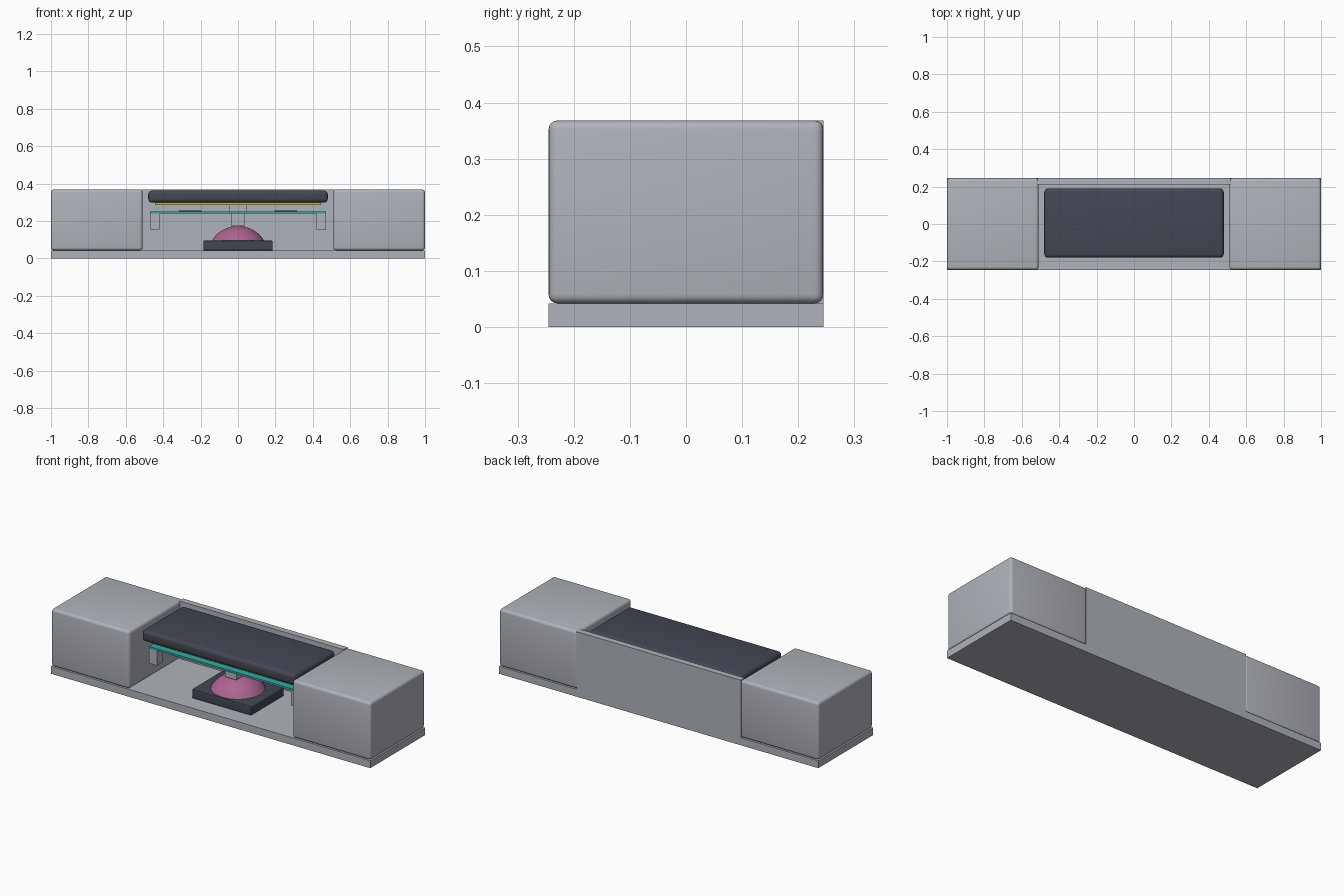
import bpy, bmesh, math
from mathutils import Matrix

if "Cube" in bpy.data.objects:
    bpy.data.objects.remove(bpy.data.objects["Cube"])


def material(name, rgb):
    m = bpy.data.materials.new(name)
    m.diffuse_color = (*rgb, 1)
    m.use_nodes = True
    m.node_tree.nodes["Principled BSDF"].inputs["Base Color"].default_value = m.diffuse_color
    return m


GREY = material("housing_grey", (0.43, 0.45, 0.49))
DARK = material("dark_slate", (0.055, 0.062, 0.085))
PINK = material("rubber_pink", (0.42, 0.13, 0.29))
TEAL = material("board_teal", (0.03, 0.40, 0.38))
YELLOW = material("film_yellow", (0.55, 0.42, 0.06))


def finish(name, bm, mat):
    me = bpy.data.meshes.new(name)
    bm.to_mesh(me)
    bm.free()
    me.materials.append(mat)
    ob = bpy.data.objects.new(name, me)
    bpy.context.collection.objects.link(ob)
    return ob


def smooth(ob, angle=35):
    bpy.ops.object.select_all(action='DESELECT')
    ob.select_set(True)
    bpy.context.view_layer.objects.active = ob
    bpy.ops.object.shade_smooth_by_angle(angle=math.radians(angle))


def box(name, x, y, z, mat, bevel=0.0):
    """Box from (min, max) ranges, with optional rounded edges."""
    bm = bmesh.new()
    size = [r[1] - r[0] for r in (x, y, z)]
    centre = [(r[0] + r[1]) / 2 for r in (x, y, z)]
    bmesh.ops.create_cube(bm, size=1, matrix=Matrix.Translation(centre) @ Matrix.Diagonal((*size, 1)))
    if bevel:
        bmesh.ops.bevel(bm, geom=bm.edges[:], offset=bevel, segments=4, profile=0.5, affect='EDGES')
    ob = finish(name, bm, mat)
    if bevel:
        smooth(ob)
    return ob


# Housing: floor, back wall and rounded end blocks
box("base_plate", (-1, 1), (-0.245, 0.245), (0, 0.042), GREY)
box("back_wall", (-0.515, 0.515), (0.21, 0.245), (0.042, 0.368), GREY)
for side, s in (("left", -1), ("right", 1)):
    box(side + "_block", sorted((s * 0.51, s * 1.0)), (-0.245, 0.245), (0.042, 0.368), GREY, 0.016)

# Rounded cap with the thin film under it
box("key_cap", (-0.48, 0.48), (-0.18, 0.19), (0.298, 0.362), DARK, 0.02)
box("film_layer", (-0.445, 0.445), (-0.15, 0.16), (0.285, 0.299), YELLOW)

# Circuit board with raised pads, spacer and posts
box("board", (-0.47, 0.47), (-0.125, 0.135), (0.239, 0.25), TEAL)
box("spacer", (-0.045, 0.045), (-0.07, 0.08), (0.25, 0.285), GREY)
for side, s in (("left", -1), ("right", 1)):
    box(side + "_pad", sorted((s * 0.195, s * 0.315)), (-0.06, 0.07), (0.25, 0.257), DARK)
    for place, y in (("front", -0.1), ("back", 0.11)):
        box(f"{side}_{place}_post", sorted((s * 0.42, s * 0.47)), (y - 0.025, y + 0.025), (0.155, 0.239), GREY)
box("plunger", (-0.035, 0.035), (-0.065, 0.065), (0.172, 0.239), GREY)

# Rubber dome on its square seat
box("dome_seat", (-0.185, 0.185), (-0.147, 0.147), (0.042, 0.094), DARK, 0.004)
bm = bmesh.new()
radius, height, floor = 0.14, 0.079, 0.094
R = (radius ** 2 + height ** 2) / (2 * height)
sweep = math.asin(radius / R)
profile = [bm.verts.new((R * math.sin(sweep * i / 10), 0, floor + height - R + R * math.cos(sweep * i / 10)))
           for i in range(11)]
edges = [bm.edges.new(p) for p in zip(profile, profile[1:])]
bmesh.ops.spin(bm, geom=profile + edges, cent=(0, 0, 0), axis=(0, 0, 1), angle=2 * math.pi, steps=48)
bmesh.ops.remove_doubles(bm, verts=bm.verts[:], dist=0.0005)
bmesh.ops.recalc_face_normals(bm, faces=bm.faces[:])
if sum(f.normal.z for f in bm.faces) < 0:
    bmesh.ops.reverse_faces(bm, faces=bm.faces[:])
smooth(finish("rubber_dome", bm, PINK))
